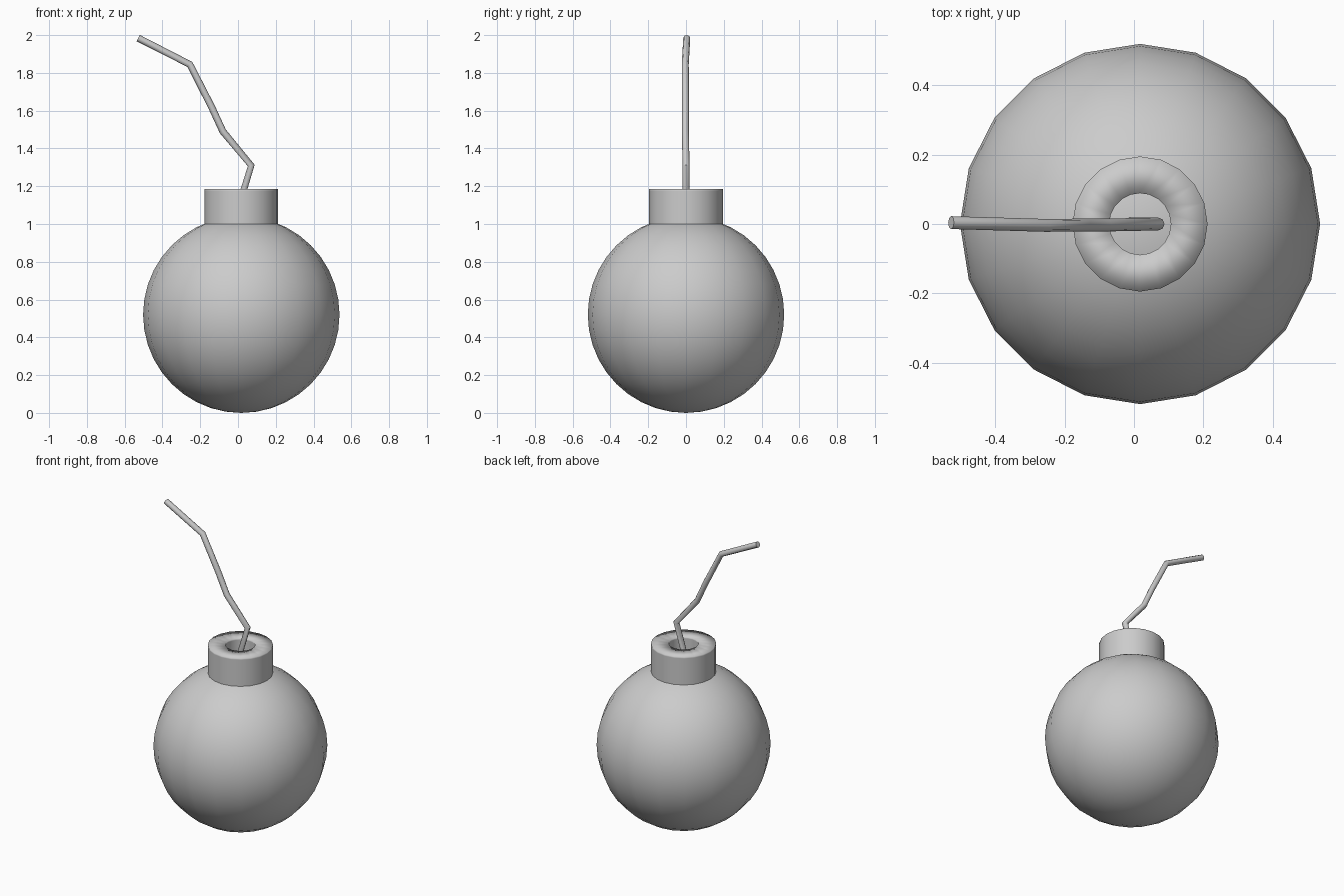
import bpy, bmesh, math

if "Cube" in bpy.data.objects:
    bpy.data.objects.remove(bpy.data.objects["Cube"])

CX = 0.0175   # axis of the round parts
SIDES = 20


def lathe(name, profile, closed):
    """Revolve (radius, z) points around the vertical axis at CX."""
    bm = bmesh.new()
    rings = []
    for r, z in profile:
        rings.append([bm.verts.new((CX + r * math.cos(2 * math.pi * i / SIDES),
                                    r * math.sin(2 * math.pi * i / SIDES), z))
                      for i in range(SIDES)])
    pairs = list(zip(rings, rings[1:]))
    if closed:
        pairs.append((rings[-1], rings[0]))
    for a, b in pairs:
        for i in range(SIDES):
            j = (i + 1) % SIDES
            bm.faces.new((a[i], a[j], b[j], b[i])).smooth = True
    bmesh.ops.recalc_face_normals(bm, faces=bm.faces)
    mesh = bpy.data.meshes.new(name)
    bm.to_mesh(mesh)
    bm.free()
    obj = bpy.data.objects.new(name, mesh)
    bpy.context.collection.objects.link(obj)
    return obj


# Round body
bpy.ops.mesh.primitive_uv_sphere_add(segments=SIDES, ring_count=20, radius=0.52,
                                     location=(CX, 0, 0.52))
body = bpy.context.object
body.name = "body"
bpy.ops.object.shade_smooth()

# Hollow neck with a softly shaded rim
lathe("neck", [(0.195, 1.0), (0.195, 1.175), (0.195, 1.185),
               (0.089, 1.185), (0.089, 1.175), (0.089, 1.02)], closed=False)

# Kinked fuse, rising from the bottom of the neck
path = [(-0.015, 0, 1.03), (0.07, 0, 1.31), (-0.08, -0.003, 1.49),
        (-0.14, -0.003, 1.62), (-0.255, -0.004, 1.845), (-0.528, 0.004, 1.984)]
curve = bpy.data.curves.new("fuse", "CURVE")
curve.dimensions = "3D"
spline = curve.splines.new("POLY")
spline.points.add(len(path) - 1)
for p, co in zip(spline.points, path):
    p.co = (*co, 1)
curve.bevel_depth = 0.0185
curve.bevel_resolution = 2
curve.use_fill_caps = True
fuse = bpy.data.objects.new("fuse", curve)
bpy.context.collection.objects.link(fuse)
bpy.ops.object.select_all(action="DESELECT")
fuse.select_set(True)
bpy.context.view_layer.objects.active = fuse
bpy.ops.object.convert(target="MESH")
bpy.ops.object.shade_smooth_by_angle(angle=math.radians(50))
